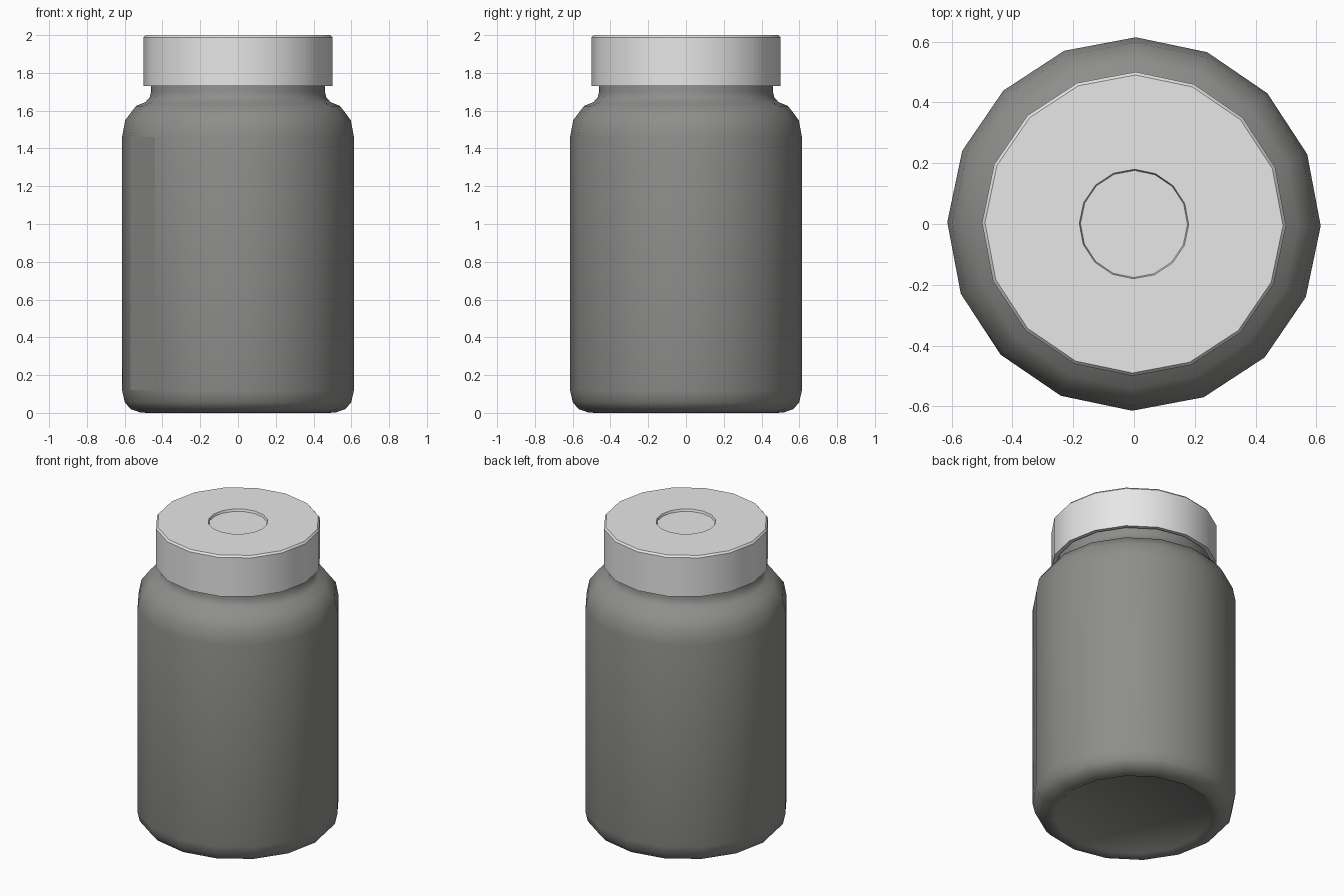
import bpy, bmesh, math

if "Cube" in bpy.data.objects:
    bpy.data.objects.remove(bpy.data.objects["Cube"])

SIDES = 16
TURN = -0.01


def material(name, rgb):
    m = bpy.data.materials.new(name)
    m.diffuse_color = (*rgb, 1)
    m.use_nodes = True
    m.node_tree.nodes["Principled BSDF"].inputs["Base Color"].default_value = m.diffuse_color
    return m


def lathe(name, profile, mat, angle):
    """Spin (radius, z) points, listed bottom to top, and close both ends."""
    bm = bmesh.new()
    rings = []
    for r, z in profile:
        ring = []
        for i in range(SIDES):
            a = TURN + 2 * math.pi * i / SIDES
            ring.append(bm.verts.new((r * math.cos(a), r * math.sin(a), z)))
        rings.append(ring)
    for lo, hi in zip(rings, rings[1:]):
        for i in range(SIDES):
            j = (i + 1) % SIDES
            bm.faces.new((lo[i], lo[j], hi[j], hi[i]))
    bm.faces.new(rings[0][::-1])
    bm.faces.new(rings[-1])
    bmesh.ops.recalc_face_normals(bm, faces=bm.faces[:])
    mesh = bpy.data.meshes.new(name)
    bm.to_mesh(mesh)
    bm.free()
    mesh.materials.append(mat)
    ob = bpy.data.objects.new(name, mesh)
    bpy.context.collection.objects.link(ob)
    bpy.ops.object.select_all(action='DESELECT')
    ob.select_set(True)
    bpy.context.view_layer.objects.active = ob
    bpy.ops.object.shade_smooth_by_angle(angle=math.radians(angle))
    return ob


grey = material("dark grey plastic", (0.27, 0.27, 0.26))
white = material("white plastic", (0.8, 0.8, 0.8))

# Jar: recessed base, rounded foot, straight wall, shoulder and neck
jar = lathe("jar_body", [
    (0.47, 0.012), (0.485, 0.0), (0.52, 0.003), (0.568, 0.02), (0.599, 0.055),
    (0.614, 0.12), (0.614, 1.46), (0.597, 1.55), (0.54, 1.625), (0.49, 1.645),
    (0.468, 1.67), (0.46, 1.70), (0.46, 1.80)], grey, 50)

# Flat label seam on one wall panel at the front left
for p in jar.data.polygons:
    c = p.center
    if 0.5 < c.z < 1.2 and abs(math.degrees(math.atan2(c.y, c.x)) + 146) < 8:
        p.use_smooth = False

# Cap: hollow skirt, small top bevel and round dimple
lathe("screw_cap", [
    (0.465, 1.78), (0.475, 1.73), (0.50, 1.73), (0.50, 1.988), (0.49, 2.0),
    (0.18, 2.0), (0.176, 1.985)], white, 30)
